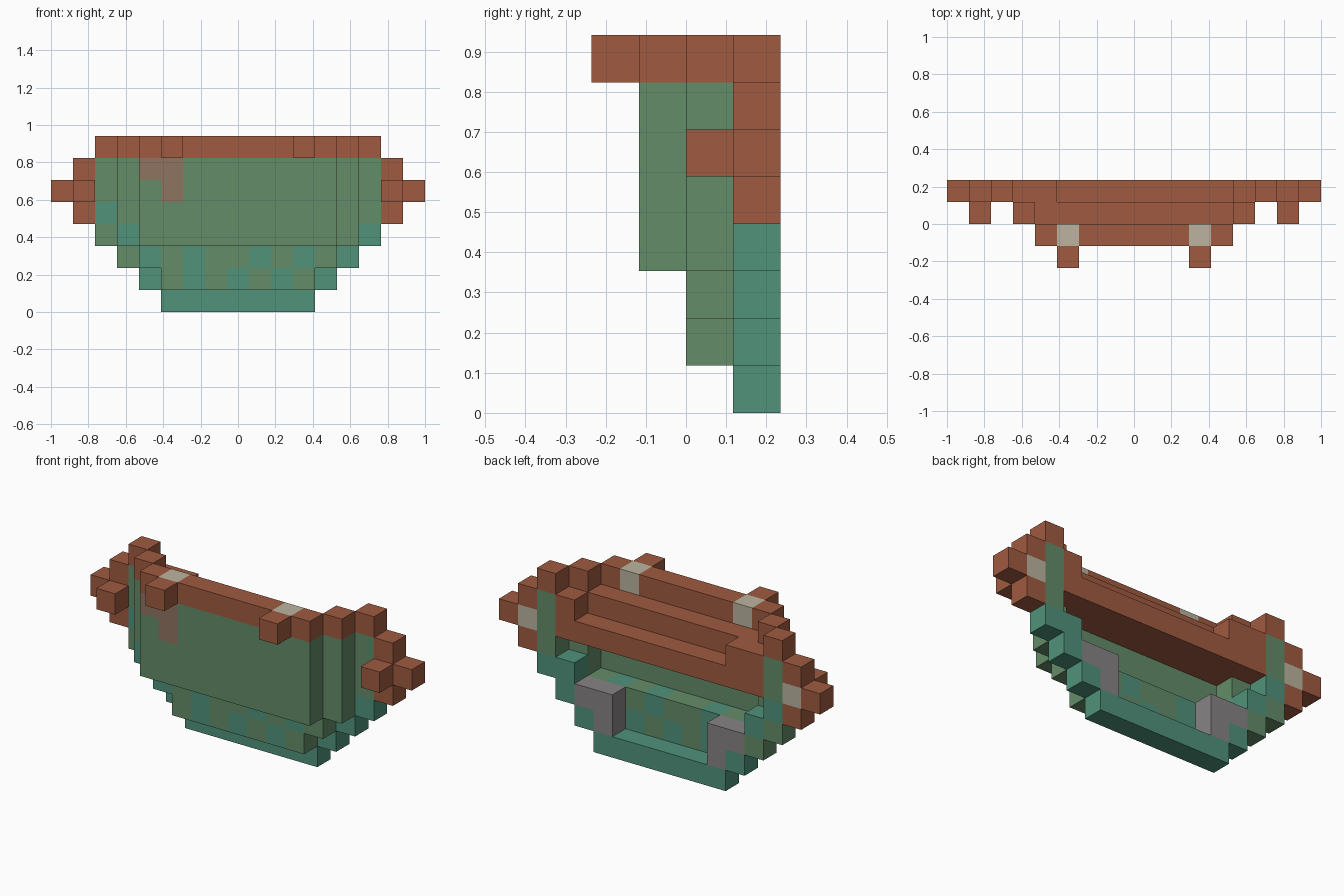
import bpy, bmesh
from mathutils import Vector

if "Cube" in bpy.data.objects:
    bpy.data.objects.remove(bpy.data.objects["Cube"])

U = 2 / 17  # block size


def linear(c):
    c /= 255
    return c / 12.92 if c <= 0.04045 else ((c + 0.055) / 1.055) ** 2.4


def material(name, *rgb):
    m = bpy.data.materials.new(name)
    m.use_nodes = True
    col = [linear(c) for c in rgb] + [1]
    m.diffuse_color = col
    m.node_tree.nodes["Principled BSDF"].inputs["Base Color"].default_value = col
    return m


MATS = {
    "brown": material("rust brown", 160, 91, 64),
    "olive": material("olive green", 100, 140, 104),
    "teal": material("teal green", 80, 146, 122),
    "faded": material("faded brown", 143, 117, 96),
    "beige": material("pale beige", 188, 180, 160),
    "grey": material("stone grey", 135, 131, 133),
}
NAMES = list(MATS)
cells = {}  # (column, layer, row) -> [part, colour]


def block(part, colour, cols, layer, rows):
    """Fill an inclusive range of columns and rows in one depth layer."""
    for i in range(cols[0], cols[1] + 1):
        for k in range(rows[0], rows[1] + 1):
            cells[i, layer, k] = [part, colour]


def pair(part, colour, cols, layer, rows):
    """The same block on both sides."""
    block(part, colour, cols, layer, rows)
    block(part, colour, (16 - cols[1], 16 - cols[0]), layer, rows)


def paint(colour, layer, row, *cols):
    for i in cols:
        cells[i, layer, row][1] = colour


# Front panel with its rim and pegs
block("front_panel", "olive", (4, 12), 1, (3, 6))
paint("faded", 1, 6, 4, 5)
paint("faded", 1, 5, 5)
block("front_rim", "brown", (4, 12), 1, (7, 7))
paint("beige", 1, 7, 5, 11)
pair("rim_pegs", "brown", (11, 11), 0, (7, 7))

# Middle layer: side walls, inner shelf and speckled lower hull
pair("side_walls", "olive", (13, 13), 2, (3, 6))
paint("teal", 2, 3, 3)
pair("side_rims", "brown", (13, 13), 2, (7, 7))
block("inner_shelf", "brown", (4, 12), 2, (5, 6))
block("lower_hull", "olive", (4, 12), 2, (2, 2))
block("lower_hull", "olive", (5, 11), 2, (1, 1))
paint("teal", 2, 2, 4, 6, 9, 11)
paint("teal", 2, 1, 6, 8, 10)

# Back layer: keel, stone feet, stepped bilge
block("keel", "teal", (5, 11), 3, (0, 0))
pair("bilge_steps", "teal", (12, 12), 3, (1, 1))
pair("stone_feet", "grey", (11, 12), 3, (2, 2))
pair("stone_feet", "grey", (11, 11), 3, (1, 1))
pair("bilge_steps", "teal", (13, 13), 3, (2, 3))
paint("olive", 3, 2, 3)
pair("bilge_steps", "teal", (14, 14), 3, (3, 3))
paint("olive", 3, 3, 2)

# Back bar and end posts
block("back_bar", "brown", (3, 13), 3, (5, 5))
block("back_bar", "brown", (3, 4), 3, (6, 6))
block("back_bar", "brown", (13, 13), 3, (6, 6))
pair("end_posts", "olive", (14, 14), 3, (4, 6))
paint("teal", 3, 4, 2)
pair("end_posts", "brown", (14, 14), 3, (7, 7))

# Side handles
pair("side_handles", "brown", (15, 15), 3, (4, 6))
paint("beige", 3, 5, 1, 15)
pair("side_handles", "brown", (16, 16), 3, (5, 5))
pair("side_handles", "brown", (15, 15), 2, (5, 5))


def build(part):
    """Skin a part's blocks, leaving out faces that touch other blocks."""
    bm = bmesh.new()
    for cell, (owner, colour) in cells.items():
        if owner != part:
            continue
        c = Vector(cell)
        for axis in range(3):
            for side in (-1, 1):
                n = Vector((0, 0, 0))
                n[axis] = side
                if tuple(int(v) for v in c + n) in cells:
                    continue
                a, b = Vector((0, 0, 0)), Vector((0, 0, 0))
                a[(axis + 1) % 3] = 0.5
                b[(axis + 2) % 3] = 0.5 * side
                mid = c + n / 2 + Vector((-8, -1.5, 0.5))
                ring = (mid - a - b, mid + a - b, mid + a + b, mid - a + b)
                f = bm.faces.new([bm.verts.new(p * U) for p in ring])
                f.material_index = NAMES.index(colour)
    bmesh.ops.remove_doubles(bm, verts=bm.verts, dist=0.001)
    bmesh.ops.dissolve_limit(bm, angle_limit=0.01, verts=bm.verts,
                             edges=bm.edges, delimit={"MATERIAL"})
    mesh = bpy.data.meshes.new(part)
    for m in MATS.values():
        mesh.materials.append(m)
    bm.to_mesh(mesh)
    bm.free()
    bpy.context.collection.objects.link(bpy.data.objects.new(part, mesh))


for part in dict.fromkeys(owner for owner, _ in cells.values()):
    build(part)
